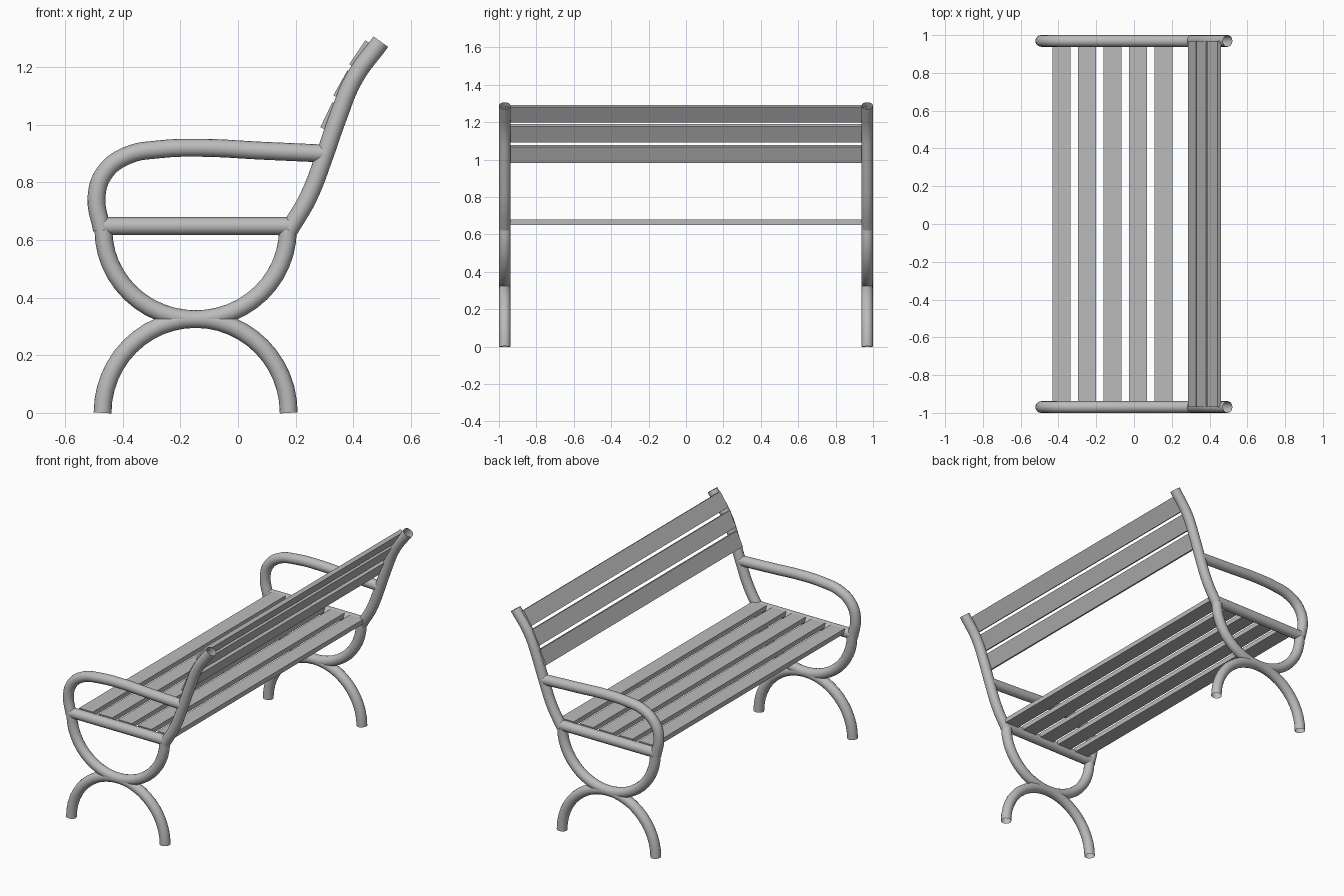
import bpy
import math
from mathutils import Vector

cube = bpy.data.objects.get("Cube")
if cube:
    bpy.data.objects.remove(cube)

TUBE = 0.031       # tube radius
SIDE = 0.969       # y of each end frame
MID = -0.147       # x centre of the leg and seat arcs

grey = bpy.data.materials.new("bench grey")
grey.use_nodes = True
colour = (0.5, 0.5, 0.5, 1)
grey.diffuse_color = colour
grey.node_tree.nodes["Principled BSDF"].inputs["Base Color"].default_value = colour


def add(name, mesh):
    obj = bpy.data.objects.new(name, mesh)
    bpy.context.collection.objects.link(obj)
    mesh.materials.clear()
    mesh.materials.append(grey)
    return obj


def tube(name, points, y, smooth_path=False):
    """Open round tube through (x, z) points in the plane of one end frame."""
    curve = bpy.data.curves.new(name, "CURVE")
    curve.dimensions = "3D"
    curve.bevel_depth = TUBE
    curve.bevel_resolution = 6
    curve.resolution_u = 5
    if smooth_path:
        spline = curve.splines.new("BEZIER")
        spline.bezier_points.add(len(points) - 1)
        for p, (x, z) in zip(spline.bezier_points, points):
            p.co = (x, y, z)
            p.handle_left_type = p.handle_right_type = "AUTO"
    else:
        spline = curve.splines.new("POLY")
        spline.points.add(len(points) - 1)
        for p, (x, z) in zip(spline.points, points):
            p.co = (x, y, z, 1)
    helper = bpy.data.objects.new("helper", curve)
    bpy.context.collection.objects.link(helper)
    bpy.context.view_layer.update()
    graph = bpy.context.evaluated_depsgraph_get()
    mesh = bpy.data.meshes.new_from_object(helper.evaluated_get(graph))
    bpy.data.objects.remove(helper)
    mesh.name = name
    for poly in mesh.polygons:
        poly.use_smooth = True
    return add(name, mesh)


def arc(centre_z, rx, rz, steps=24):
    angles = [math.pi * i / steps for i in range(steps + 1)]
    return [(MID + rx * math.cos(a), centre_z + rz * math.sin(a)) for a in angles]


def slat(name, start, along, width, thick, half_length):
    """Flat board: front edge at start, width along a direction, thickness to its right."""
    d = Vector(along).normalized()
    n = Vector((d.y, -d.x))
    s = Vector(start)
    section = [s, s + d * width, s + d * width + n * thick, s + n * thick]
    verts = [(p.x, y, p.y) for y in (-half_length, half_length) for p in section]
    faces = [(0, 1, 2, 3), (7, 6, 5, 4)]
    faces += [(i, i + 4, (i + 1) % 4 + 4, (i + 1) % 4) for i in range(4)]
    mesh = bpy.data.meshes.new(name)
    mesh.from_pydata(verts, [], faces)
    return add(name, mesh)


# End frames
arm_path = [(-0.472, 0.635), (-0.491, 0.75), (-0.462, 0.835), (-0.385, 0.893),
            (-0.27, 0.915), (-0.13, 0.92), (0.08, 0.91), (0.3, 0.9)]
back_path = [(0.178, 0.635), (0.245, 0.75), (0.303, 0.9), (0.345, 1.02),
             (0.403, 1.16), (0.496, 1.288)]
for side, y in (("right", -SIDE), ("left", SIDE)):
    tube(side + "_leg_arc", arc(0, 0.323, 0.326), y)
    tube(side + "_seat_arc", arc(0.635, 0.32, -0.31), y)
    tube(side + "_seat_rail", [(-0.465, 0.648), (0.175, 0.648)], y)
    tube(side + "_armrest", arm_path, y, True)
    tube(side + "_back_post", back_path, y, True)

# Seat slats
for i in range(5):
    slat(f"seat_slat_{i + 1}", (-0.431 + i * 0.135, 0.679), (1, 0), 0.095, 0.029, 0.95)

# Backrest slats, following the lean of the posts
edges = [((0.286, 0.991), (0.327, 1.078)),
         ((0.331, 1.102), (0.38, 1.189)),
         ((0.386, 1.21), (0.442, 1.293))]
for i, (low, high) in enumerate(edges):
    lean = Vector(high) - Vector(low)
    slat(f"back_slat_{i + 1}", low, lean, lean.length, 0.023, SIDE)
